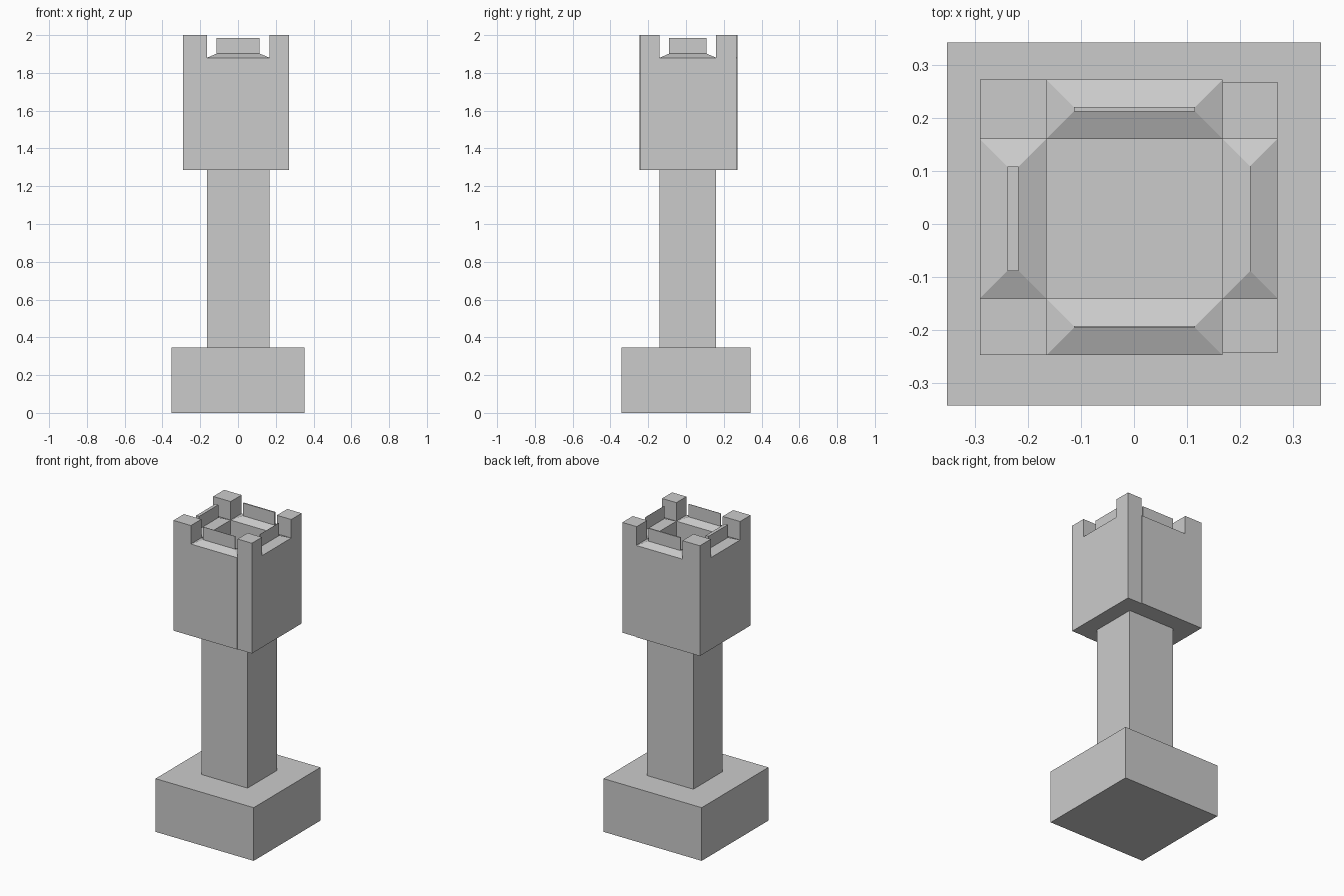
import bpy, bmesh

if "Cube" in bpy.data.objects:
    bpy.data.objects.remove(bpy.data.objects["Cube"])

stone = bpy.data.materials.new("grey_stone")
stone.diffuse_color = (0.6, 0.6, 0.6, 1)
stone.use_nodes = True
stone.node_tree.nodes["Principled BSDF"].inputs["Base Color"].default_value = stone.diffuse_color


def finish(name, bm):
    bmesh.ops.remove_doubles(bm, verts=bm.verts, dist=0.0001)
    bmesh.ops.recalc_face_normals(bm, faces=bm.faces)
    bmesh.ops.dissolve_limit(bm, angle_limit=0.01, verts=bm.verts, edges=bm.edges)
    mesh = bpy.data.meshes.new(name)
    bm.to_mesh(mesh)
    bm.free()
    mesh.materials.append(stone)
    bpy.context.collection.objects.link(bpy.data.objects.new(name, mesh))


def quad(bm, pts):
    bm.faces.new([bm.verts.new(p) for p in pts])


def ring(r, z):
    x0, x1, y0, y1 = r
    return [(x0, y0, z), (x1, y0, z), (x1, y1, z), (x0, y1, z)]


def loft(bm, rings, bottom=False, top=False):
    for a, b in zip(rings, rings[1:]):
        for i in range(4):
            j = (i + 1) % 4
            quad(bm, [a[i], a[j], b[j], b[i]])
    if bottom:
        quad(bm, rings[0][::-1])
    if top:
        quad(bm, rings[-1])


# Levels of the tower
BASE, NECK, FLOOR, WALL, SPIKE, TOP = 0.345, 1.285, 1.70, 1.88, 1.985, 2.0

# Base block
bm = bmesh.new()
r = (-0.352, 0.352, -0.342, 0.342)
loft(bm, [ring(r, 0), ring(r, BASE)], True, True)
finish("base_block", bm)

# Shaft, open where it meets base and head
bm = bmesh.new()
r = (-0.165, 0.167, -0.14, 0.16)
loft(bm, [ring(r, BASE), ring(r, NECK)])
finish("shaft", bm)

# Head: height map of walls, corner posts and sunken centre
xs = [-0.29, -0.165, 0.167, 0.27]
ys = [-0.247, -0.243, -0.14, 0.16, 0.267, 0.272]
T, W, F, N = TOP, WALL, FLOOR, NECK        # N marks an empty cell
heights = [[T, W, N],
           [T, W, T],
           [W, F, W],
           [T, W, T],
           [T, W, N]]


def height(i, j):
    return heights[j][i] if 0 <= i < 3 and 0 <= j < 5 else N


bm = bmesh.new()
for j in range(5):
    for i in range(3):
        h = height(i, j)
        if h == N:
            continue
        r = (xs[i], xs[i + 1], ys[j], ys[j + 1])
        if h != W:                          # wall tops get a sloped cap below
            quad(bm, ring(r, h))
        if (i, j) != (1, 2):                # underside around the shaft
            quad(bm, ring(r, N)[::-1])
        c = ring(r, 0)
        for k, (di, dj) in enumerate([(0, -1), (1, 0), (0, 1), (-1, 0)]):
            low = height(i + di, j + dj)
            if low < h:
                a, b = c[k], c[(k + 1) % 4]
                quad(bm, [(a[0], a[1], low), (b[0], b[1], low),
                          (b[0], b[1], h), (a[0], a[1], h)])

# Sloped wall tops, each rising into a thin upright plate
for r in [(xs[1], xs[2], ys[0], ys[2]), (xs[1], xs[2], ys[3], ys[5]),
          (xs[0], xs[1], ys[2], ys[3]), (xs[2], xs[3], ys[2], ys[3])]:
    d = min(0.052, (r[1] - r[0]) / 2 - 0.0005, (r[3] - r[2]) / 2 - 0.0005)
    s = (r[0] + d, r[1] - d, r[2] + d, r[3] - d)
    loft(bm, [ring(r, W), ring(s, 1.902), ring(s, SPIKE)], top=True)
finish("battlement_head", bm)
